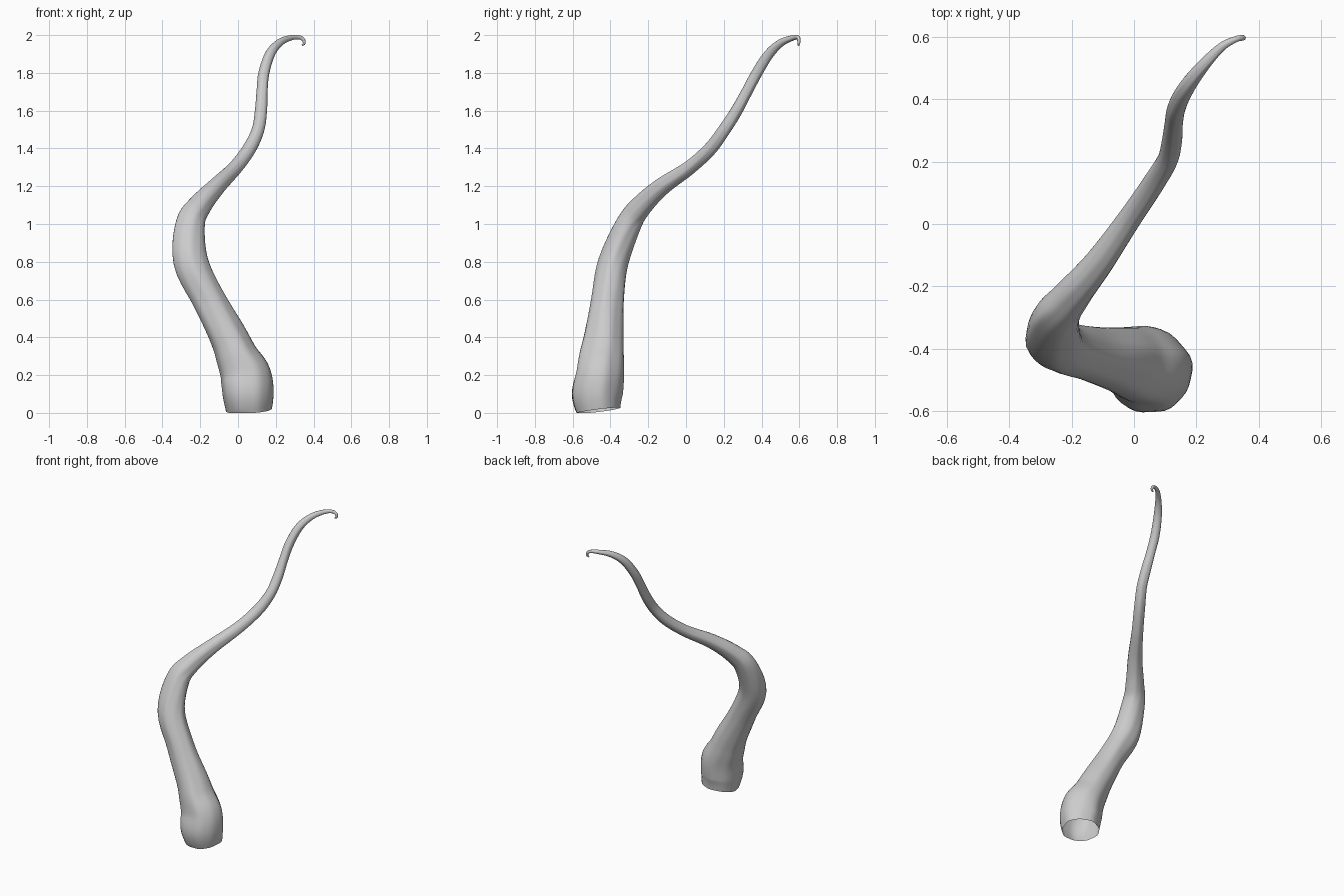
import bpy, bmesh, math
from mathutils import Vector

# Spine stations: x, y, z, half width across, half depth
SPINE = [
    (0.058, -0.465, 0.012, 0.120, 0.116),
    (0.052, -0.473, 0.10, 0.134, 0.134),
    (0.040, -0.458, 0.20, 0.134, 0.127),
    (-0.005, -0.447, 0.30, 0.112, 0.118),
    (-0.050, -0.435, 0.40, 0.100, 0.105),
    (-0.155, -0.415, 0.60, 0.087, 0.086),
    (-0.252, -0.382, 0.80, 0.091, 0.080),
    (-0.252, -0.303, 1.00, 0.077, 0.067),
    (-0.200, -0.232, 1.10, 0.062, 0.056),
    (-0.112, -0.125, 1.20, 0.047, 0.046),
    (-0.012, 0.020, 1.30, 0.038, 0.037),
    (0.062, 0.130, 1.40, 0.036, 0.035),
    (0.107, 0.205, 1.50, 0.033, 0.033),
    (0.122, 0.268, 1.60, 0.032, 0.031),
    (0.128, 0.322, 1.70, 0.029, 0.029),
    (0.138, 0.376, 1.80, 0.029, 0.029),
    (0.170, 0.440, 1.90, 0.026, 0.026),
    (0.220, 0.505, 1.96, 0.020, 0.020),
    (0.280, 0.567, 1.986, 0.014, 0.014),
    (0.325, 0.592, 1.988, 0.011, 0.010),
    (0.347, 0.597, 1.974, 0.009, 0.009),
    (0.350, 0.597, 1.955, 0.007, 0.007),
    (0.338, 0.595, 1.947, 0.004, 0.004),
]
SIDES, STEPS = 36, 5


def catmull(a, b, c, d, t):
    return 0.5 * (2 * b + (c - a) * t + (2 * a - 5 * b + 4 * c - d) * t * t
                  + (3 * b - a - 3 * c + d) * t ** 3)


# Smooth the stations into a dense spine
pts = [SPINE[0]] + SPINE + [SPINE[-1]]
dense = []
for i in range(1, len(pts) - 2):
    for s in range(STEPS):
        dense.append([catmull(*(pts[i + k][j] for k in (-1, 0, 1, 2)), s / STEPS)
                      for j in range(5)])
dense.append(list(SPINE[-1]))

# Sweep a slightly fluted oval along the spine; the base stays open
bm = bmesh.new()
rings = []
for i, (x, y, z, ru, rv) in enumerate(dense):
    a, b = dense[max(i - 1, 0)], dense[min(i + 1, len(dense) - 1)]
    tangent = (Vector(b[:3]) - Vector(a[:3])).normalized()
    u = Vector((0, 1, 0)).cross(tangent).normalized()
    v = tangent.cross(u)
    ring = []
    for k in range(SIDES):
        w = 2 * math.pi * k / SIDES
        bump = (1 + 0.018 * math.sin(5 * w + 3 * z) + 0.012 * math.sin(9 * w - 5 * z)
                + 0.012 * math.sin(3 * w + 17 * z))
        p = Vector((x, y, z)) + (u * math.cos(w) * ru + v * math.sin(w) * rv) * bump
        p.z = max(p.z, 0.0)
        ring.append(bm.verts.new(p))
    rings.append(ring)
for lo, hi in zip(rings, rings[1:]):
    for k in range(SIDES):
        n = (k + 1) % SIDES
        bm.faces.new((lo[k], lo[n], hi[n], hi[k]))

# Close the curled tip
bm.faces.new(rings[-1])

for f in bm.faces:
    f.smooth = True
mesh = bpy.data.meshes.new("tentacle")
bm.to_mesh(mesh)
bm.free()
tentacle = bpy.data.objects.new("tentacle", mesh)
bpy.context.collection.objects.link(tentacle)
